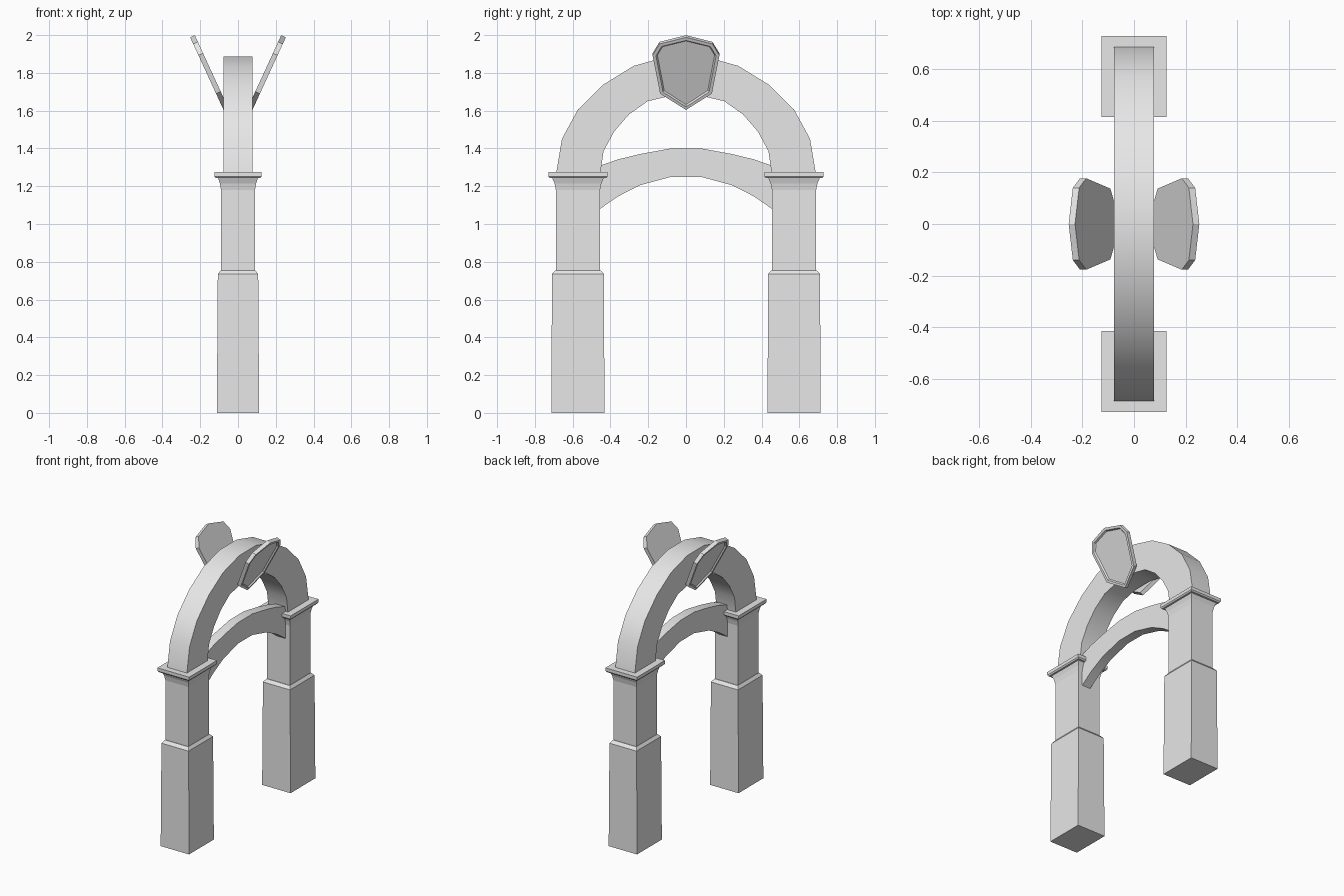
import bpy, bmesh, math
from mathutils import Vector

cube = bpy.data.objects.get("Cube")
if cube:
    bpy.data.objects.remove(cube, do_unlink=True)

stone = bpy.data.materials.new("grey stone")
stone.use_nodes = True
GREY = (0.8, 0.8, 0.8, 1)
stone.diffuse_color = GREY
stone.node_tree.nodes["Principled BSDF"].inputs["Base Color"].default_value = GREY


def finish(bm, name, smooth=False):
    bmesh.ops.recalc_face_normals(bm, faces=bm.faces)
    mesh = bpy.data.meshes.new(name)
    bm.to_mesh(mesh)
    bm.free()
    mesh.materials.append(stone)
    obj = bpy.data.objects.new(name, mesh)
    bpy.context.collection.objects.link(obj)
    if smooth:
        bpy.ops.object.select_all(action='DESELECT')
        obj.select_set(True)
        bpy.context.view_layer.objects.active = obj
        bpy.ops.object.shade_smooth_by_angle(angle=math.radians(35))
    return obj


def stack(name, y, rings):
    """Closed rectangular column through (half x, half y, z) rings."""
    bm = bmesh.new()
    loops = [[bm.verts.new((sx * hx, y + sy * hy, z))
              for sx, sy in ((-1, -1), (1, -1), (1, 1), (-1, 1))]
             for hx, hy, z in rings]
    for low, high in zip(loops, loops[1:]):
        for i in range(4):
            j = (i + 1) % 4
            bm.faces.new((low[i], low[j], high[j], high[i]))
    bm.faces.new(loops[0])
    bm.faces.new(loops[-1])
    return finish(bm, name)


def span(name, outer, inner, x0, x1):
    """Curved bar mirrored across y = 0, from half profiles listed end to crown."""
    bm = bmesh.new()

    def full(half):
        return half + [(-y, z) for y, z in reversed(half) if y > 0]

    rows = []
    for (yo, zo), (yi, zi) in zip(full(outer), full(inner)):
        rows.append([bm.verts.new(p) for p in
                     ((x0, yo, zo), (x1, yo, zo), (x1, yi, zi), (x0, yi, zi))])
    for a, b in zip(rows, rows[1:]):
        for i in range(4):
            j = (i + 1) % 4
            bm.faces.new((a[i], a[j], b[j], b[i]))
    bm.faces.new(rows[0])
    bm.faces.new(rows[-1])
    return finish(bm, name, smooth=True)


# Pillars: plinth with chamfered shoulder, shaft, flared neck and cap slab
for side, y in (("front", -0.572), ("back", 0.572)):
    stack(side + "_plinth", y, [(0.112, 0.14, 0), (0.107, 0.138, 0.735), (0.092, 0.12, 0.755)])
    stack(side + "_shaft", y, [(0.09, 0.117, 0.75), (0.09, 0.117, 1.18),
                               (0.096, 0.124, 1.215), (0.107, 0.138, 1.247)])
    stack(side + "_cap", y, [(0.118, 0.15, 1.243), (0.125, 0.157, 1.252), (0.125, 0.157, 1.275)])

# Main arch
span("main_arch",
     [(0.687, 1.27), (0.657, 1.45), (0.573, 1.605), (0.438, 1.738), (0.277, 1.837), (0.095, 1.888)],
     [(0.453, 1.27), (0.437, 1.385), (0.38, 1.49), (0.302, 1.58), (0.203, 1.65), (0.075, 1.68)],
     -0.077, 0.077)

# Shallow brace between the pillars, set off centre
span("curved_brace",
     [(0.46, 1.307), (0.36, 1.342), (0.245, 1.37), (0.08, 1.4)],
     [(0.46, 1.077), (0.36, 1.146), (0.245, 1.205), (0.078, 1.25)],
     -0.01, 0.058)

# Outward leaning shields with a rim and recessed panel
outline = [(0, 1.988), (0.14, 1.953), (0.177, 1.893), (0.137, 1.69), (0, 1.604)]
outline += [(-y, z) for y, z in reversed(outline[1:-1])]
LEAN = 0.46
for side, sx in (("left", 1), ("right", -1)):
    normal = Vector((sx, 0, -LEAN)).normalized()
    front = [Vector((sx * (0.077 + LEAN * (z - 1.605)), y, z)) for y, z in outline]
    bm = bmesh.new()
    face_verts = [bm.verts.new(p) for p in front]
    back_verts = [bm.verts.new(p - normal * 0.027) for p in front]
    face = bm.faces.new(face_verts)
    bm.faces.new(back_verts[::-1])
    for i in range(len(front)):
        j = (i + 1) % len(front)
        bm.faces.new((face_verts[i], back_verts[i], back_verts[j], face_verts[j]))
    bmesh.ops.recalc_face_normals(bm, faces=bm.faces)
    bmesh.ops.inset_region(bm, faces=[face], thickness=0.018, depth=0)
    bmesh.ops.inset_region(bm, faces=[face], thickness=0.008, depth=-0.01)
    finish(bm, side + "_shield")
